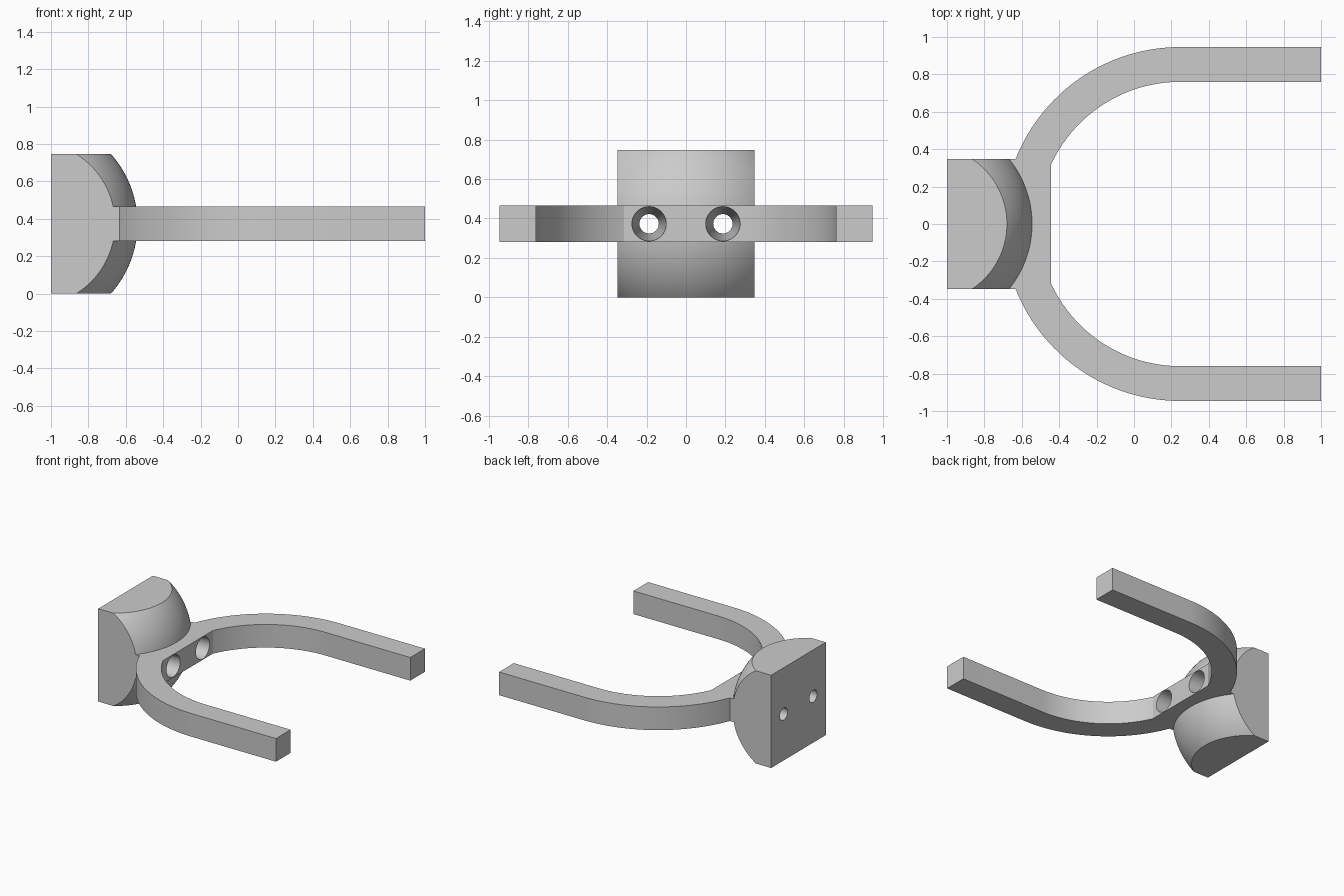
import bpy
import bmesh
import math
from mathutils import Matrix

cube = bpy.data.objects.get("Cube")
if cube:
    bpy.data.objects.remove(cube, do_unlink=True)

MID = 0.373                # height of the mount centre and screw holes
HALF_W = 0.347             # half width of the mount
ARC_X = 0.247              # centre of the bend in the arms
R_OUT, R_IN = 0.946, 0.76

grey = bpy.data.materials.new("plain grey")
grey.use_nodes = True
grey.diffuse_color = (0.6, 0.6, 0.6, 1)
grey.node_tree.nodes["Principled BSDF"].inputs["Base Color"].default_value = (0.6, 0.6, 0.6, 1)


def make_object(name, bm):
    bmesh.ops.recalc_face_normals(bm, faces=bm.faces)
    mesh = bpy.data.meshes.new(name)
    bm.to_mesh(mesh)
    bm.free()
    mesh.materials.append(grey)
    obj = bpy.data.objects.new(name, mesh)
    bpy.context.collection.objects.link(obj)
    return obj


def combine(target, tool, operation):
    mod = target.modifiers.new(operation.lower(), 'BOOLEAN')
    mod.operation, mod.object, mod.solver = operation, tool, 'EXACT'
    bpy.context.view_layer.objects.active = target
    bpy.ops.object.modifier_apply(modifier=mod.name)
    bpy.data.objects.remove(tool, do_unlink=True)


def arc(radius, y_end, steps=36):
    """Arc from the straight arm round to the height y_end beside the mount."""
    start, end = math.pi / 2, math.pi - math.asin(y_end / radius)
    angles = [start + (end - start) * i / steps for i in range(steps + 1)]
    return [(ARC_X + radius * math.cos(a), radius * math.sin(a)) for a in angles]


# Wall mount: a block rounded by a large sphere
bm = bmesh.new()
bmesh.ops.create_cube(bm, size=1, matrix=Matrix.Translation((-0.5, 0, MID))
                      @ Matrix.Diagonal((1, 2 * HALF_W, 2 * MID, 1)))
holder = make_object("wall_mount_and_fork", bm)

bm = bmesh.new()
bmesh.ops.create_uvsphere(bm, u_segments=128, v_segments=64, radius=0.56,
                          matrix=Matrix.Translation((-1.097, 0, MID))
                          @ Matrix.Rotation(math.pi / 2, 4, 'Y'))
combine(holder, make_object("dome_cutter", bm), 'INTERSECT')

# Fork: half outline mirrored across y, then extruded upwards
outer = [(1, R_OUT)] + arc(R_OUT, HALF_W) + [(-0.75, HALF_W)]
inner = arc(R_IN, 0.315)[::-1] + [(1, R_IN)]
mirror = lambda pts: [(x, -y) for x, y in reversed(pts)]
outline = outer + mirror(outer) + mirror(inner) + inner
bm = bmesh.new()
face = bm.faces.new([bm.verts.new((x, y, MID - 0.093)) for x, y in outline])
top = bmesh.ops.extrude_face_region(bm, geom=[face])["geom"]
bmesh.ops.translate(bm, vec=(0, 0, 0.186),
                    verts=[v for v in top if isinstance(v, bmesh.types.BMVert)])
combine(holder, make_object("fork", bm), 'UNION')

# Tapered screw holes, wide on the fork side and narrow at the wall
for side in (-1, 1):
    bm = bmesh.new()
    bmesh.ops.create_cone(bm, cap_ends=True, segments=48, radius1=0.0475, radius2=0.0885,
                          depth=0.6, matrix=Matrix.Translation((-0.7225, side * 0.187, MID))
                          @ Matrix.Rotation(math.pi / 2, 4, 'Y'))
    combine(holder, make_object("screw_hole_cutter", bm), 'DIFFERENCE')

# Smooth the curves, keep the edges crisp
bpy.ops.object.select_all(action='DESELECT')
holder.select_set(True)
bpy.context.view_layer.objects.active = holder
bpy.ops.object.shade_smooth_by_angle(angle=math.radians(20))
